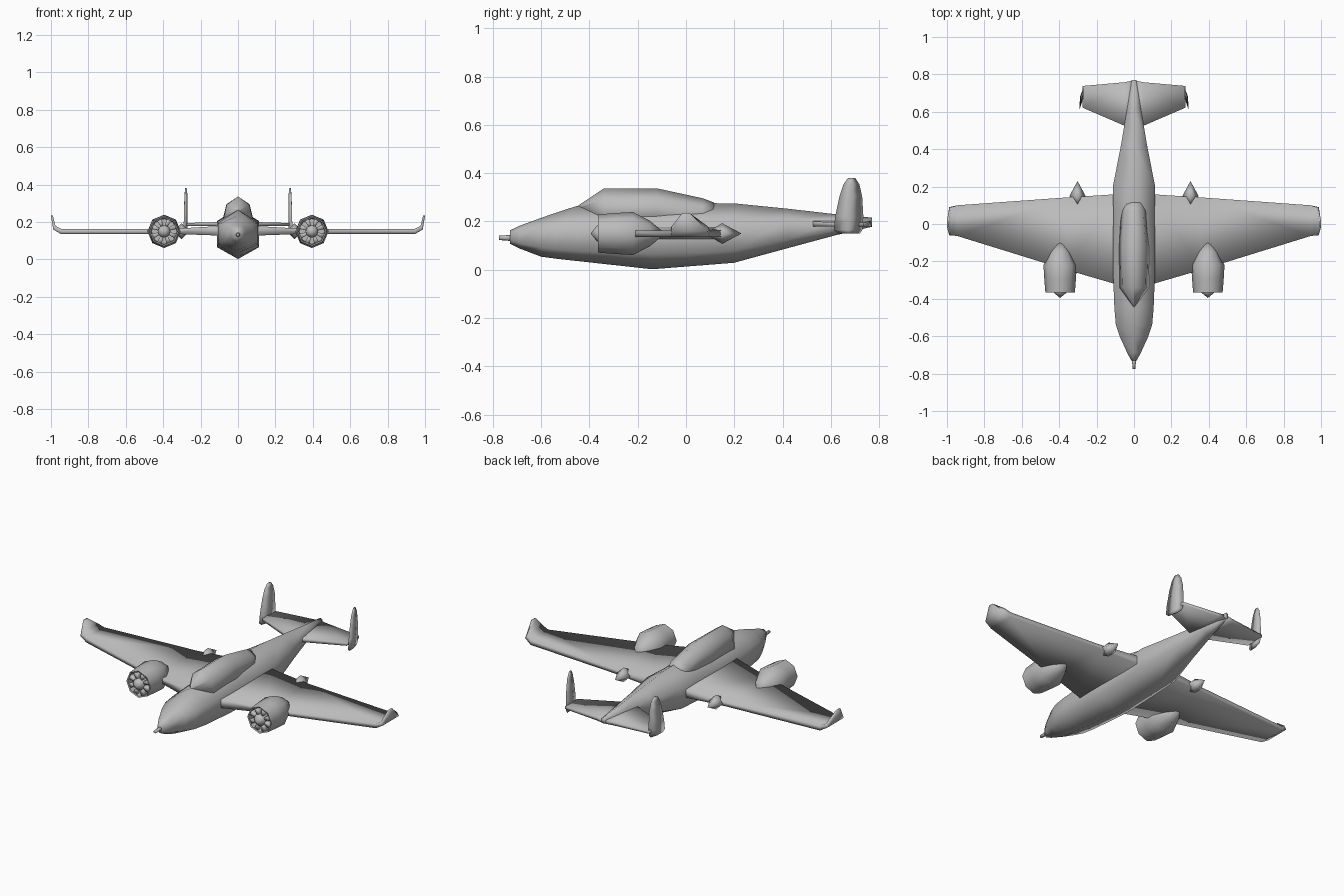
import bpy, bmesh, math
from mathutils import Matrix, Vector

cube = bpy.data.objects.get("Cube")
if cube:
    bpy.data.objects.remove(cube, do_unlink=True)

GREY = (0.5, 0.5, 0.5, 1.0)
metal = bpy.data.materials.new("plain grey")
metal.use_nodes = True
metal.diffuse_color = GREY
metal.node_tree.nodes["Principled BSDF"].inputs["Base Color"].default_value = GREY


def finish(name, bm):
    """Turn a bmesh into a smooth grey object."""
    bmesh.ops.remove_doubles(bm, verts=bm.verts, dist=1e-5)
    bmesh.ops.recalc_face_normals(bm, faces=bm.faces)
    for f in bm.faces:
        f.smooth = True
    me = bpy.data.meshes.new(name)
    bm.to_mesh(me)
    bm.free()
    me.materials.append(metal)
    ob = bpy.data.objects.new(name, me)
    bpy.context.collection.objects.link(ob)
    return ob


def loft(name, rings, sharp=None):
    """Skin a row of matching rings and cap both ends."""
    bm = bmesh.new()
    rows = [[bm.verts.new(p) for p in r] for r in rings]
    n = len(rows[0])
    for a, b in zip(rows, rows[1:]):
        for i in range(n):
            j = (i + 1) % n
            bm.faces.new((a[i], a[j], b[j], b[i]))
    bm.faces.new(rows[0])
    bm.faces.new(rows[-1])
    ob = finish(name, bm)
    if sharp:
        bpy.ops.object.select_all(action='DESELECT')
        ob.select_set(True)
        bpy.context.view_layer.objects.active = ob
        bpy.ops.object.shade_smooth_by_angle(angle=math.radians(sharp))
    return ob


def turned(name, x, z, n, profile, sharp=None):
    """Body of revolution along y; profile is (y, radius)."""
    ang = [2 * math.pi * i / n for i in range(n)]
    return loft(name, [[(x + r * math.sin(a), y, z + r * math.cos(a)) for a in ang]
                       for y, r in profile], sharp)


def slab(x, y0, y1, z0, z1):
    """Four-cornered wing section at one span position."""
    return [(x, y0, z0), (x, y1, z0), (x, y1, z1), (x, y0, z1)]


def flip(rings, s):
    return [[(s * x, y, z) for x, y, z in r] for r in rings]


# Fuselage: y, half width, bottom, lower side, upper side, top
body = [(-0.73, 0.014, 0.108, 0.122, 0.15, 0.163),
        (-0.69, 0.036, 0.088, 0.11, 0.165, 0.182),
        (-0.60, 0.077, 0.054, 0.092, 0.182, 0.215),
        (-0.54, 0.097, 0.046, 0.085, 0.19, 0.236),
        (-0.45, 0.105, 0.036, 0.078, 0.195, 0.265),
        (-0.24, 0.113, 0.013, 0.068, 0.20, 0.27),
        (-0.14, 0.113, 0.002, 0.066, 0.20, 0.272),
        (0.05, 0.110, 0.017, 0.07, 0.20, 0.276),
        (0.20, 0.113, 0.029, 0.08, 0.205, 0.275),
        (0.42, 0.070, 0.089, 0.125, 0.205, 0.253),
        (0.62, 0.036, 0.143, 0.165, 0.206, 0.23),
        (0.77, 0.012, 0.178, 0.187, 0.207, 0.216)]
loft("fuselage", [[(0, y, b), (w, y, l), (w, y, u), (0, y, t), (-w, y, u), (-w, y, l)]
                  for y, w, b, l, u, t in body])

# Canopy: y, base half width, base, shoulder half width, shoulder, top
cab = [(-0.445, 0.004, 0.255, 0.002, 0.262, 0.267),
       (-0.34, 0.083, 0.20, 0.06, 0.293, 0.337),
       (-0.12, 0.085, 0.20, 0.062, 0.295, 0.337),
       (0.07, 0.075, 0.20, 0.05, 0.265, 0.296),
       (0.115, 0.06, 0.20, 0.035, 0.25, 0.279)]
loft("canopy", [[(bw, y, b), (sw, y, s), (0, y, t), (-sw, y, s), (-bw, y, b)]
                for y, bw, b, sw, s, t in cab])

# Nose probe
turned("nose_probe", 0, 0.132, 6, [(-0.775, 0.009), (-0.745, 0.011), (-0.72, 0.014)])

# Wing sections, ending in an upturned tip
wing = [slab(0.0, -0.345, 0.165, 0.125, 0.185),
        slab(0.11, -0.318, 0.158, 0.128, 0.178),
        slab(0.36, -0.245, 0.142, 0.137, 0.163),
        slab(0.945, -0.064, 0.10, 0.135, 0.163),
        [(0.988, -0.06, 0.160), (0.988, 0.09, 0.160), (0.976, 0.09, 0.18), (0.976, -0.06, 0.18)],
        [(1.0, -0.015, 0.235), (1.0, 0.015, 0.235), (0.99, 0.015, 0.235), (0.99, -0.015, 0.235)]]

# Tailplane sections
tail = [slab(0.0, 0.505, 0.768, 0.179, 0.201),
        slab(0.05, 0.525, 0.758, 0.179, 0.201),
        slab(0.275, 0.622, 0.738, 0.18, 0.195)]

# Fin: front edge, back edge, height, half thickness
fin_rows = [(0.63, 0.72, 0.15, 0.005), (0.612, 0.731, 0.165, 0.009),
            (0.618, 0.735, 0.22, 0.010), (0.636, 0.73, 0.305, 0.009),
            (0.653, 0.718, 0.355, 0.007), (0.672, 0.70, 0.381, 0.004)]


def fin_ring(y0, y1, z, t):
    m = 0.5 * (y0 + y1)
    toe = lambda y: 0.28 - 0.17 * (y - 0.675)
    return [(toe(y0), y0, z), (toe(m) + t, m, z), (toe(y1), y1, z), (toe(m) - t, m, z)]


fin = [fin_ring(*r) for r in fin_rows]

for side, s in (("left", 1), ("right", -1)):
    loft(side + "_wing", flip(wing, s))
    loft(side + "_tailplane", flip(tail, s))
    loft(side + "_fin", flip(fin, s))

    # Engine cowl with a recessed front, then a pointed tail
    ex, ez = 0.395 * s, 0.15
    turned(side + "_engine_cowl", ex, ez, 8,
           [(-0.325, 0.0), (-0.325, 0.068), (-0.362, 0.072), (-0.365, 0.079), (-0.29, 0.085),
            (-0.22, 0.089), (-0.15, 0.053), (-0.085, 0.0)], 50)
    turned(side + "_spinner", ex, ez, 8,
           [(-0.325, 0.034), (-0.368, 0.034), (-0.395, 0.0)], 50)

    # Radial cylinders around the hub
    bm = bmesh.new()
    for i in range(8):
        turn = Matrix.Rotation(2 * math.pi * (i + 0.5) / 8, 4, 'Y')
        geo = bmesh.ops.create_cube(bm, size=1)
        for v in geo["verts"]:
            wide = 0.026 if v.co.z > 0 else 0.014
            p = Vector((v.co.x * wide, v.co.y * 0.034, 0.046 + v.co.z * 0.04))
            v.co = turn @ p + Vector((ex, -0.342, ez))
    finish(side + "_engine_cylinders", bm)

    # Diamond pod on the trailing edge
    turned(side + "_wing_pod", 0.302 * s, 0.15, 4,
           [(0.078, 0.0), (0.15, 0.043), (0.23, 0.0)])
